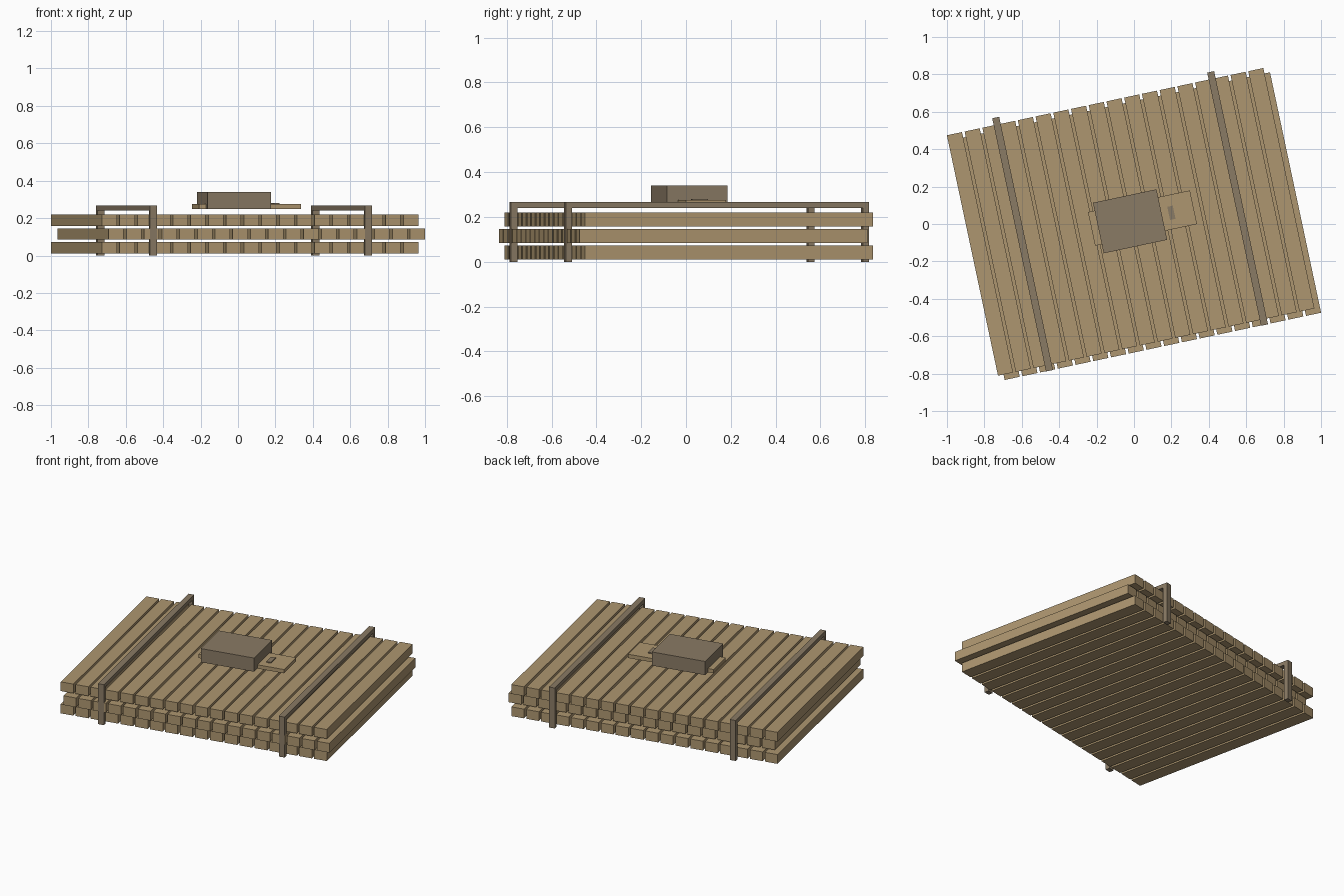
import bpy
import bmesh
import math
from mathutils import Matrix

cube = bpy.data.objects.get("Cube")
if cube:
    bpy.data.objects.remove(cube, do_unlink=True)


def material(name, color):
    m = bpy.data.materials.new(name)
    m.use_nodes = True
    m.diffuse_color = color
    m.node_tree.nodes["Principled BSDF"].inputs["Base Color"].default_value = color
    return m


WOOD = material("tan wood", (0.42, 0.305, 0.16, 1))
STRAP = material("grey brown", (0.255, 0.197, 0.128, 1))
TURN = Matrix.Rotation(math.radians(12), 4, "Z")


def boxes(name, mat, items):
    """One object from boxes given as (centre x, centre y, bottom, width, depth, height)."""
    bm = bmesh.new()
    for x, y, z, w, d, h in items:
        place = Matrix.Translation((x, y, z + h / 2)) @ Matrix.Diagonal((w, d, h, 1))
        bmesh.ops.create_cube(bm, size=1, matrix=place)
    bm.transform(TURN)
    mesh = bpy.data.meshes.new(name)
    bm.to_mesh(mesh)
    bm.free()
    mesh.materials.append(mat)
    obj = bpy.data.objects.new(name, mesh)
    bpy.context.collection.objects.link(obj)


# Three stacked plank layers, the middle one shifted
COUNT, WIDTH, GAP, LENGTH, THICK = 18, 0.0824, 0.0145, 1.314, 0.061
PITCH = WIDTH + GAP
SHIFT = 0.015
for name, level, side in (("bottom", 0, -1), ("middle", 1, 1), ("top", 2, -1)):
    boxes(name + "_planks", WOOD, [
        (side * SHIFT + (i - (COUNT - 1) / 2) * PITCH, -side * SHIFT,
         0.011 + level * 0.0735, WIDTH, LENGTH, THICK)
        for i in range(COUNT)])

# Strap frames: a bar across the top and a post at each end
CX, CY = -0.0175, 0.0185
BAR, POST, SPAN, TOP = 0.038, 0.029, 1.384, 0.267
for name, side in (("right_strap", -1), ("left_strap", 1)):
    x = CX + side * 0.5875
    parts = [(x, CY, TOP - 0.026, BAR, SPAN, 0.026)]
    for end in (-1, 1):
        parts.append((x, CY + end * (SPAN - POST) / 2, 0, BAR, POST, TOP - 0.026))
    boxes(name, STRAP, parts)

# Lid block with the sliding latch plate beneath it
boxes("lid_block", STRAP, [(CX, CY, 0.25, 0.347, 0.276, 0.09)])
boxes("latch_plate", WOOD, [(0.051, 0.0215, 0.25, 0.557, 0.184, 0.025)])
boxes("latch_tab", STRAP, [(0.208, 0.017, 0.274, 0.03, 0.072, 0.007)])
